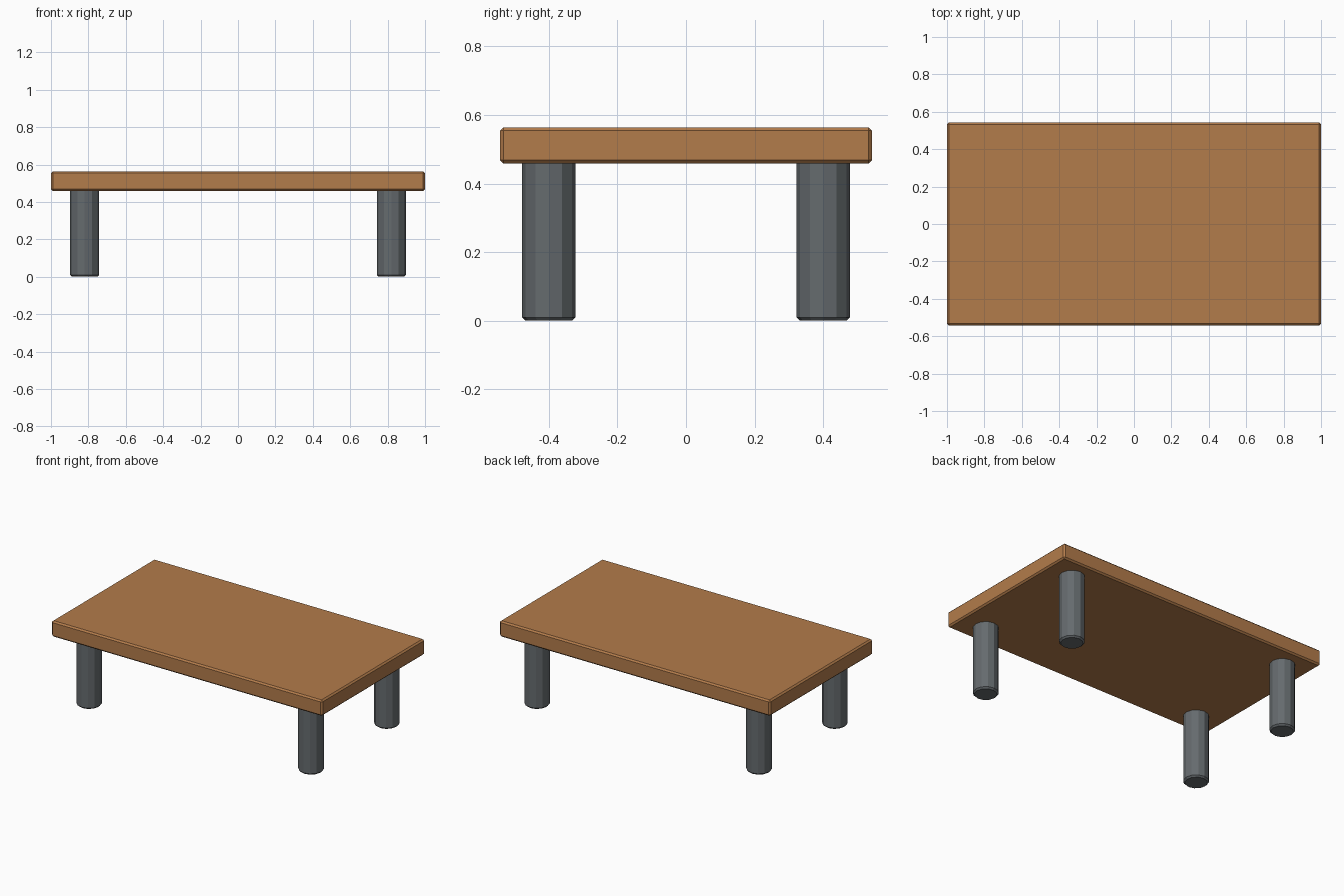
import bpy

if "Cube" in bpy.data.objects:
    bpy.data.objects.remove(bpy.data.objects["Cube"])

BEVEL = 0.01


def material(name, color):
    mat = bpy.data.materials.new(name)
    mat.diffuse_color = color
    mat.use_nodes = True
    mat.node_tree.nodes["Principled BSDF"].inputs["Base Color"].default_value = mat.diffuse_color
    return mat


def finish(obj, name, mat):
    obj.name = name
    obj.data.materials.append(mat)
    mod = obj.modifiers.new("chamfer", 'BEVEL')
    mod.width = BEVEL
    mod.segments = 1
    mod.limit_method = 'ANGLE'
    mod.angle_limit = 0.8


wood = material("wood", (0.45, 0.20, 0.07, 1))
metal = material("dark_metal", (0.13, 0.145, 0.155, 1))

# Table top: chamfered slab
bpy.ops.mesh.primitive_cube_add(size=1, location=(0, 0, 0.511))
top = bpy.context.object
top.scale = (2.0, 1.085, 0.106)
bpy.ops.object.transform_apply(location=False, rotation=False, scale=True)
finish(top, "table_top", wood)

# Four twelve-sided legs, set slightly into the slab
LEG_HEIGHT = 0.475
for side, sx in (("left", -1), ("right", 1)):
    for end, sy in (("front", -1), ("back", 1)):
        bpy.ops.mesh.primitive_cylinder_add(
            vertices=12, radius=0.078, depth=LEG_HEIGHT,
            location=(sx * 0.82, sy * 0.4, LEG_HEIGHT / 2))
        finish(bpy.context.object, f"{end}_{side}_leg", metal)
